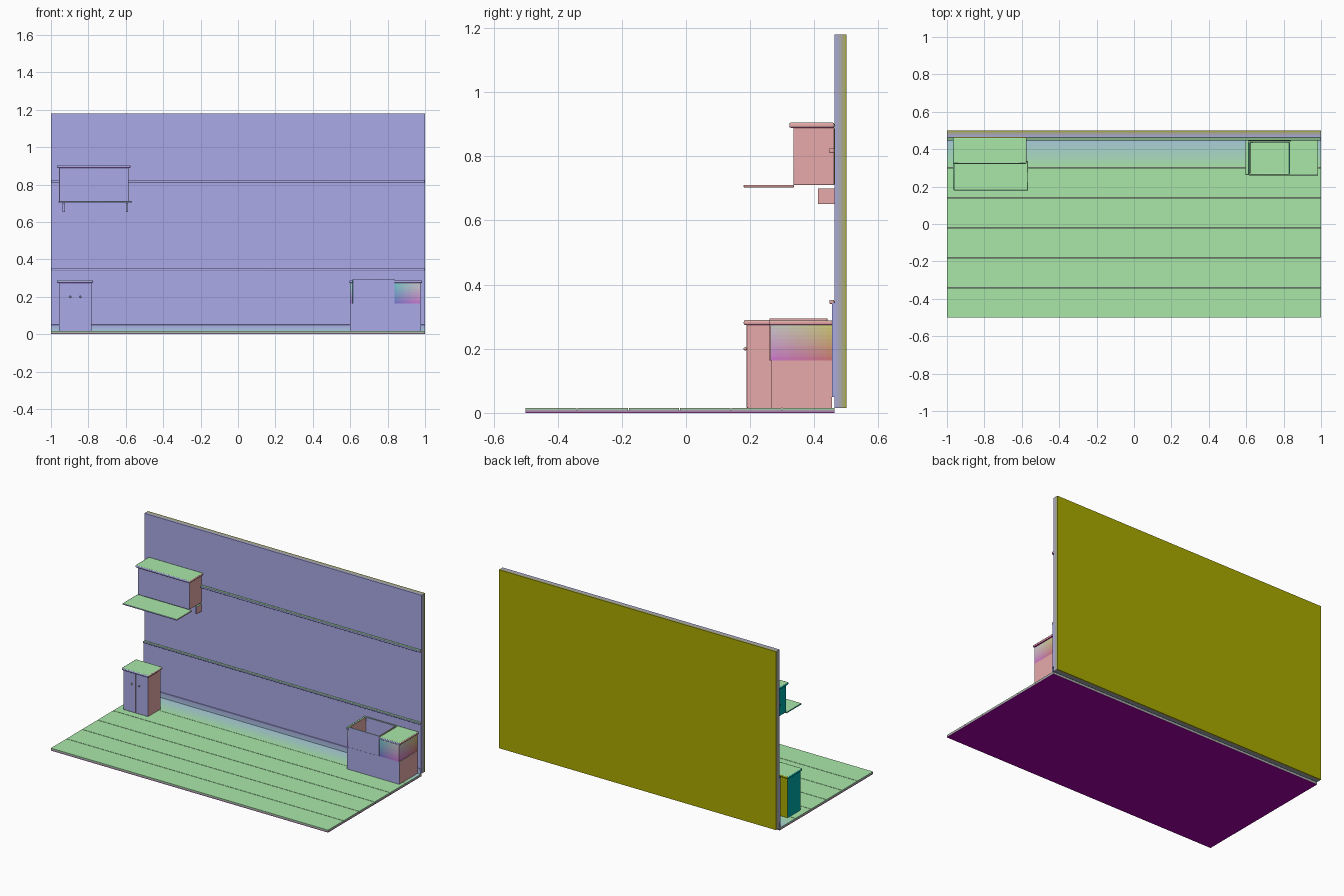
import bpy, bmesh, math
from mathutils import Vector

if "Cube" in bpy.data.objects:
    bpy.data.objects.remove(bpy.data.objects["Cube"])

def paint(ob, normal_at=None):
    """Colour each face by the direction it looks; normal_at gives blended directions."""
    slots = {}
    for p in ob.data.polygons:
        n = normal_at(p.center, p.normal) if normal_at else p.normal
        key = tuple(round(0.4 + 0.4 * c, 2) for c in (n.x, n.z, -n.y))
        if key not in slots:
            name = "tint_%02d_%02d_%02d" % tuple(round(c * 100) for c in key)
            mat = bpy.data.materials.get(name) or bpy.data.materials.new(name)
            mat.diffuse_color = (max(key[0], 0), max(key[1], 0), max(key[2], 0), 1)
            mat.use_nodes = True
            mat.node_tree.nodes["Principled BSDF"].inputs["Base Color"].default_value = mat.diffuse_color
            slots[key] = len(slots)
            ob.data.materials.append(mat)
        p.material_index = slots[key]

def finish(name, bm, bevel=0.0, normal_at=None):
    bmesh.ops.recalc_face_normals(bm, faces=bm.faces)
    me = bpy.data.meshes.new(name)
    bm.to_mesh(me)
    bm.free()
    ob = bpy.data.objects.new(name, me)
    bpy.context.collection.objects.link(ob)
    if bevel:
        m = ob.modifiers.new("soft_edges", 'BEVEL')
        m.width = bevel
        m.segments = 2
    paint(ob, normal_at)
    return ob

def box(name, x0, x1, y0, y1, z0, z1, bevel=0.0, normal_at=None, cut_axes="", cuts=4):
    bm = bmesh.new()
    bmesh.ops.create_cube(bm, size=1)
    for axis in cut_axes:
        i = "xyz".index(axis)
        edges = [e for e in bm.edges
                 if abs(e.verts[0].co[i] - e.verts[1].co[i]) > 0.5]
        bmesh.ops.subdivide_edges(bm, edges=edges, cuts=cuts, use_grid_fill=True)
    for v in bm.verts:
        v.co = ((x0 + x1) / 2 + v.co.x * (x1 - x0),
                (y0 + y1) / 2 + v.co.y * (y1 - y0),
                (z0 + z1) / 2 + v.co.z * (z1 - z0))
    return finish(name, bm, bevel, normal_at)

def soft_box(name, x0, x1, y0, y1, z0, z1):
    """Box whose tint blends from corner to corner."""
    mid = Vector((x0 + x1, y0 + y1, z0 + z1)) / 2
    half = Vector((x1 - x0, y1 - y0, z1 - z0)) / 2
    def corner_blend(c, n):
        return Vector([(c[i] - mid[i]) / half[i] for i in range(3)]) * 0.577
    bm = bmesh.new()
    bmesh.ops.create_cube(bm, size=1)
    bmesh.ops.subdivide_edges(bm, edges=bm.edges[:], cuts=9, use_grid_fill=True)
    for v in bm.verts:
        v.co = [mid[i] + v.co[i] * 2 * half[i] for i in range(3)]
    return finish(name, bm, 0, corner_blend)

# Floor: thin base with planks, sides blending from underside to top
def floor_blend(c, n):
    return Vector((0, 0, max(-1, min(1, c.z / 0.0155 * 2 - 1))))

box("floor_base", -1, 1, -0.5, 0.4625, 0, 0.007, 0, floor_blend, "z", 2)
for i in range(6):
    y0 = -0.5 + 0.16 * i
    box(f"floor_plank_{i + 1}", -1, 1, y0 + (0.0015 if i else 0),
        0.4625 if i == 5 else y0 + 0.1585, 0.007, 0.0155 if i == 5 else 0.016,
        0, floor_blend, "z", 2)

# Back wall, sides blending from front to back, with panelling and rails
def wall_blend(c, n):
    return Vector((0, (c.y - 0.48125) / 0.01875, 0))

box("wall", -1, 1, 0.4625, 0.5, 0.016, 1.18, 0, wall_blend, "y", 7)
box("wainscot", -1, 1, 0.456, 0.4625, 0.05, 0.342, 0, lambda c, n: Vector((0, -1, 0)))
box("chair_rail", -1, 1, 0.447, 0.4625, 0.34, 0.352, 0.003)
box("picture_rail", -1, 1, 0.447, 0.4625, 0.81, 0.825, 0.003)

# Last plank flowing into the skirting board
def skirting_blend(c, n):
    corner = Vector((0, -0.85, 0.5))
    if c.z < 0.0165:
        return Vector((0, 0, 1)).lerp(corner, (c.y - 0.3015) / 0.1505)
    return corner.lerp(Vector((0, -1, 0)), min(1, (c.z - 0.016) / 0.034))

pts = [(0.3015 + 0.1505 * i / 16, 0.016) for i in range(17)]
pts += [(0.452, 0.016 + 0.034 * i / 5) for i in range(1, 6)] + [(0.4625, 0.052)]
bm = bmesh.new()
rows = [[bm.verts.new((x, y, z)) for y, z in pts] for x in (-1, 1)]
for i in range(len(pts) - 1):
    bm.faces.new((rows[0][i], rows[1][i], rows[1][i + 1], rows[0][i + 1]))
skirting = finish("skirting", bm, 0, skirting_blend)
if skirting.data.polygons[0].normal.z < 0:
    skirting.data.flip_normals()

# Wall cabinet with drop-down flap and brackets
box("wall_cabinet", -0.957, -0.585, 0.335, 0.4625, 0.71, 0.89, 0.003)
box("wall_cabinet_top", -0.967, -0.575, 0.322, 0.4625, 0.889, 0.905, 0.005)
box("flap_shelf", -0.96, -0.567, 0.18, 0.336, 0.703, 0.711, 0.002)
for i, x in enumerate((-0.937, -0.598)):
    box(f"bracket_{i + 1}", x, x + 0.011, 0.412, 0.4625, 0.652, 0.70)

# Free-standing base cabinet with two doors
box("base_cabinet", -0.958, -0.782, 0.193, 0.32, 0.016, 0.275)
box("base_cabinet_top", -0.967, -0.774, 0.18, 0.33, 0.274, 0.289, 0.005)
for side, s in (("left", -1), ("right", 1)):
    a, b = sorted((-0.87 + s * 0.001, -0.87 + s * 0.088))
    box(f"door_{side}", a, b, 0.189, 0.194, 0.016, 0.274, 0.001)
    bm = bmesh.new()
    bmesh.ops.create_uvsphere(bm, u_segments=12, v_segments=8, radius=0.0055)
    bmesh.ops.translate(bm, verts=bm.verts, vec=(-0.87 + s * 0.027, 0.185, 0.2))
    finish(f"knob_{side}", bm)

# Sink unit: lower carcass, soft-tinted upper block and worktop
box("sink_cabinet", 0.60, 0.978, 0.266, 0.455, 0.016, 0.163)
soft_box("side_block", 0.837, 0.976, 0.263, 0.455, 0.163, 0.276)
box("worktop", 0.834, 0.985, 0.26, 0.457, 0.274, 0.288, 0.004)
soft_box("sink_left_panel", 0.60, 0.613, 0.266, 0.455, 0.163, 0.276)
box("sink_left_rim", 0.595, 0.613, 0.262, 0.457, 0.274, 0.288, 0.003)
box("sink_back_panel", 0.613, 0.837, 0.443, 0.455, 0.163, 0.276)
box("sink_back_rim", 0.613, 0.837, 0.443, 0.457, 0.274, 0.288, 0.003)

# Open apron-front basin: inset the top of a block and push it down
bm = bmesh.new()
bmesh.ops.create_cube(bm, size=1)
for v in bm.verts:
    v.co = (0.7255 + v.co.x * 0.224, 0.3505 + v.co.y * 0.181, 0.229 + v.co.z * 0.132)
bm.normal_update()
top = max(bm.faces, key=lambda f: f.calc_center_median().z)
bmesh.ops.inset_region(bm, faces=[top], thickness=0.01)
well = bmesh.ops.extrude_face_region(bm, geom=[top])
verts = [g for g in well["geom"] if isinstance(g, bmesh.types.BMVert)]
if top.is_valid:
    bmesh.ops.delete(bm, geom=[top], context='FACES_ONLY')
bmesh.ops.translate(bm, verts=verts, vec=(0, 0, -0.12))
finish("sink_basin", bm, 0.002)

# Smooth only gentle edges on the bevelled parts
for ob in bpy.context.collection.objects:
    if ob.modifiers or ob.name.startswith("knob"):
        bpy.ops.object.select_all(action='DESELECT')
        ob.select_set(True)
        bpy.context.view_layer.objects.active = ob
        bpy.ops.object.shade_smooth_by_angle(angle=math.radians(40))
